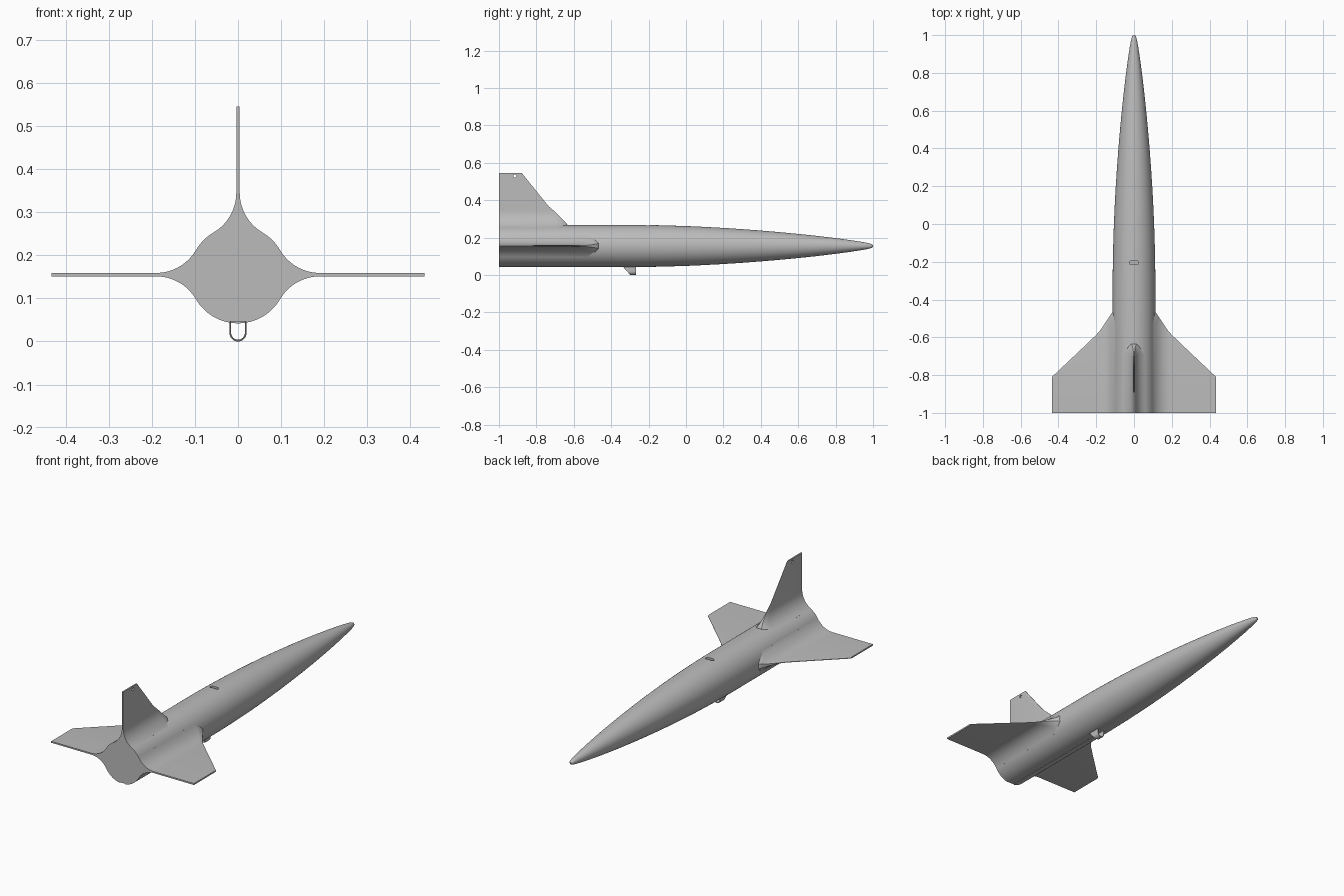
import bpy, bmesh, math
from mathutils import Vector

if "Cube" in bpy.data.objects:
    bpy.data.objects.remove(bpy.data.objects["Cube"], do_unlink=True)

AXIS_Z, RADIUS = 0.155, 0.113

grey = bpy.data.materials.new("plain grey")
grey.use_nodes = True
grey.diffuse_color = (0.5, 0.5, 0.5, 1)
grey.node_tree.nodes["Principled BSDF"].inputs["Base Color"].default_value = (0.5, 0.5, 0.5, 1)


def select(ob):
    bpy.ops.object.select_all(action='DESELECT')
    ob.select_set(True)
    bpy.context.view_layer.objects.active = ob


def make(name, rings, closed=True):
    """Loft matching rings of points into a capped solid."""
    bm = bmesh.new()
    rows = [[bm.verts.new(p) for p in ring] for ring in rings]
    n = len(rows[0])
    for a, b in zip(rows, rows[1:]):
        for i in range(n if closed else n - 1):
            j = (i + 1) % n
            bm.faces.new((a[i], a[j], b[j], b[i]))
    if closed:
        bm.faces.new(rows[0])
        bm.faces.new(rows[-1])
    bmesh.ops.recalc_face_normals(bm, faces=bm.faces)
    me = bpy.data.meshes.new(name)
    bm.to_mesh(me)
    bm.free()
    me.materials.append(grey)
    ob = bpy.data.objects.new(name, me)
    bpy.context.collection.objects.link(ob)
    return ob


def smooth(ob):
    select(ob)
    bpy.ops.object.shade_smooth_by_angle(angle=math.radians(30))


def cut(ob, cutter):
    """Subtract the cutter, then discard it."""
    mod = ob.modifiers.new("cut", 'BOOLEAN')
    mod.operation, mod.solver, mod.object = 'DIFFERENCE', 'EXACT', cutter
    select(ob)
    bpy.ops.object.modifier_apply(modifier=mod.name)
    bpy.data.objects.remove(cutter, do_unlink=True)


# Body: straight tube with a long tapering nose
profile = [(-1, RADIUS), (-0.65, RADIUS), (-0.27, RADIUS), (-0.13, 0.1105), (0, 0.1065),
           (0.1, 0.102), (0.2, 0.0965), (0.3, 0.090), (0.4, 0.0825), (0.5, 0.074),
           (0.6, 0.0645), (0.7, 0.054), (0.8, 0.042), (0.87, 0.0325), (0.93, 0.0235),
           (0.965, 0.0175), (0.985, 0.013), (0.995, 0.009), (1, 0.004)]
SEG = 96
body = make("body", [[(r * math.cos(2 * math.pi * i / SEG), y,
                       AXIS_Z + r * math.sin(2 * math.pi * i / SEG))
                      for i in range(SEG)] for y, r in profile])

# Rounded slot in the top of the body
slot = []
for z in (0.252, 0.30):
    slot.append([((0.015 if math.cos(a) > 0 else -0.015) + 0.01 * math.cos(a),
                  -0.205 + 0.01 * math.sin(a), z)
                 for a in [2 * math.pi * (i + 0.5) / 16 for i in range(16)]])
cut(body, make("slot_cutter", slot))

# Shallow flat channel along the underside
cut(body, make("channel_cutter", [[(-0.018, y, 0), (0.018, y, 0), (0.018, y, 0.046),
                                   (-0.018, y, 0.046)] for y in (-1.1, -0.3)]))
smooth(body)

# Fins: thin plates that flare into the body with a round fillet
END, HALF, FILLET = 0.19, 0.004, 0.107


def half_thickness(r):
    if r >= END:
        return HALF
    return HALF + FILLET - math.sqrt(FILLET ** 2 - (END - r) ** 2)


def fin(name, out, side, edge):
    out, side = Vector(out), Vector(side)

    def front(r):
        for (r0, y0), (r1, y1) in zip(edge, edge[1:]):
            if r <= r1:
                return y0 + (y1 - y0) * max(0, (r - r0) / (r1 - r0))
        return edge[-1][1]

    stations = [0.0976 + (END - 0.0976) * i / 14 for i in range(15)]
    stations += [r for r, y in edge if r > END + 0.002]
    rings = []
    # root ring buried in the body
    for r, t in [(0.05, 0.05)] + [(r, half_thickness(r)) for r in stations]:
        y = front(r)
        blend = min(1, max(0, (r - 0.1) / 0.1))
        d, f = 0.055 + (0.015 - 0.055) * blend, 0.4
        section = [(-1, t), (y - d, t), (y - d * 0.35, t * 0.75), (y, t * f)]
        section += [(b, -c) for b, c in reversed(section)]
        rings.append([out * r + side * c + Vector((0, b, AXIS_Z)) for b, c in section])
    return make(name, rings)


wing_edge = [(0.09, -0.465), (0.115, -0.467), (0.14, -0.505), (0.16, -0.535), (0.178, -0.562),
             (0.20, -0.587), (0.255, -0.64), (0.433, -0.808)]
tail_edge = [(0.09, -0.634), (0.115, -0.634), (0.135, -0.652), (0.16, -0.677), (0.19, -0.708),
             (0.21, -0.732), (0.24, -0.757), (0.39, -0.878)]
for name, s in (("left_wing", 1), ("right_wing", -1)):
    smooth(fin(name, (s, 0, 0), (0, 0, 1), wing_edge))
tail = fin("tail_fin", (0, 0, 1), (1, 0, 0), tail_edge)

# Small hole near the tip of the tail fin
cut(tail, make("hole_cutter", [[(x, -0.915 + 0.008 * math.cos(2 * math.pi * i / 16),
                                 0.529 + 0.008 * math.sin(2 * math.pi * i / 16))
                                for i in range(16)] for x in (-0.03, 0.03)]))
smooth(tail)

# Open U-shaped hook under the body, slanted at the rear
path = [(-1, 0.048)] + [(-math.cos(math.pi * i / 16), 0.02 - 0.02 * math.sin(math.pi * i / 16))
                        for i in range(17)] + [(1, 0.048)]
outer = [(0.02 * x, z) for x, z in path]
inner = [(0.016 * x, max(z, 0.02 - (0.02 - z) * 0.8)) for x, z in path]
loop = outer + inner[::-1]
hook = make("hook", [[(x, -0.298 - 0.9 * z if rear else -0.267, z) for x, z in loop]
                     for rear in (True, False)])
smooth(hook)
